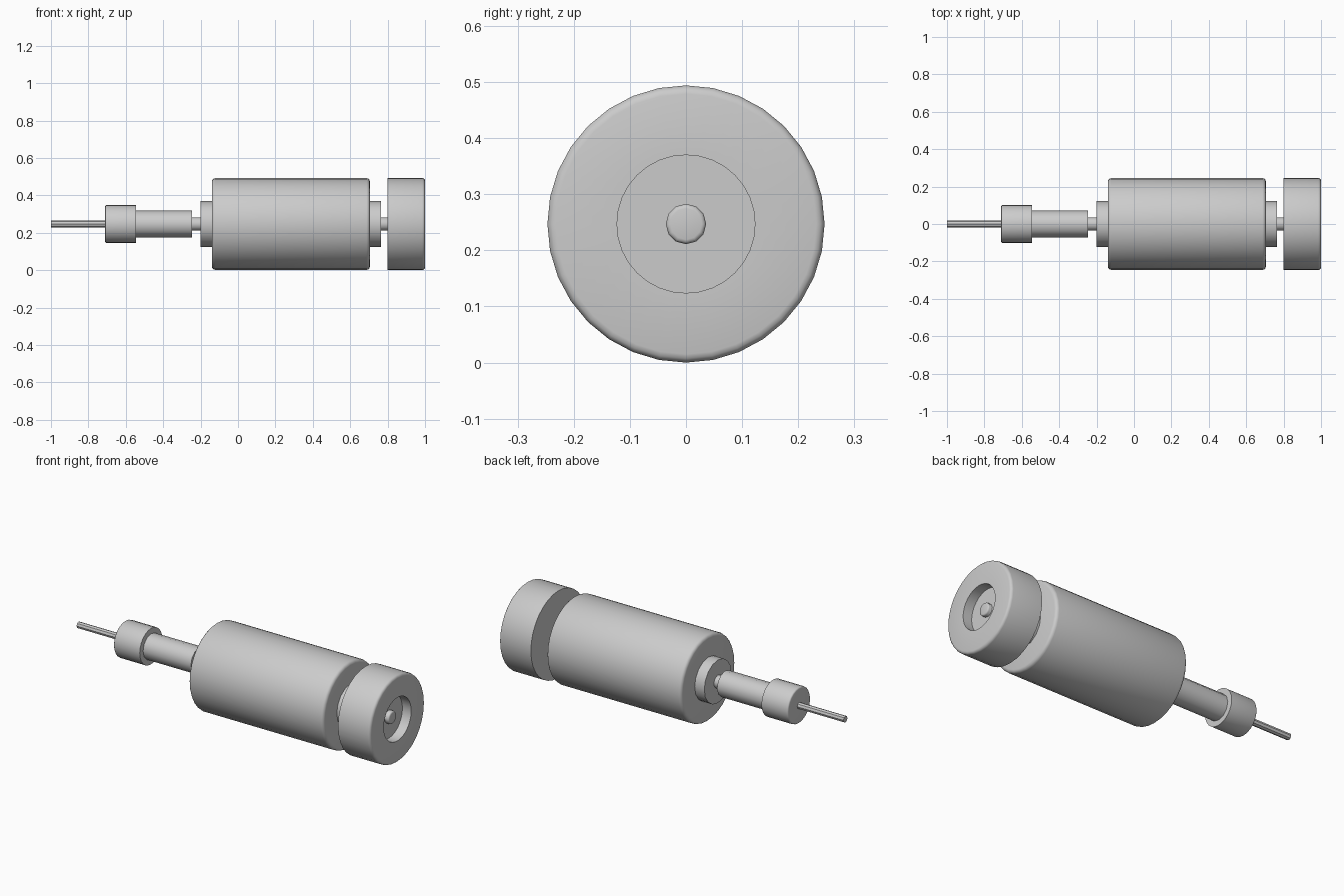
import bpy, bmesh, math

if "Cube" in bpy.data.objects:
    bpy.data.objects.remove(bpy.data.objects["Cube"])

AXIS_Z = 0.247

metal = bpy.data.materials.new("plain_grey")
metal.use_nodes = True
GREY = (0.6, 0.6, 0.6, 1)
metal.diffuse_color = GREY
metal.node_tree.nodes["Principled BSDF"].inputs["Base Color"].default_value = GREY


def turned(name, profile, sides):
    """Revolve (x, radius) points about the long axis; radius 0 closes an end."""
    bm = bmesh.new()
    rings = []
    for x, r in profile:
        n = sides if r > 0 else 1
        rings.append([bm.verts.new((x, r * math.sin(math.tau * i / sides),
                                    r * math.cos(math.tau * i / sides)))
                      for i in range(n)])
    for a, b in zip(rings, rings[1:]):
        for i in range(sides):
            j = (i + 1) % sides
            quad = [a[i % len(a)], a[j % len(a)], b[j % len(b)], b[i % len(b)]]
            bm.faces.new(list(dict.fromkeys(quad)))
    bmesh.ops.recalc_face_normals(bm, faces=bm.faces)
    mesh = bpy.data.meshes.new(name)
    bm.to_mesh(mesh)
    bm.free()
    mesh.materials.append(metal)
    ob = bpy.data.objects.new(name, mesh)
    ob.location.z = AXIS_Z
    bpy.context.collection.objects.link(ob)
    bpy.ops.object.select_all(action="DESELECT")
    ob.select_set(True)
    bpy.context.view_layer.objects.active = ob
    bpy.ops.object.shade_smooth_by_angle(angle=math.radians(35))
    return ob


def rounded(x, r, b, side):
    """Rounded rim points; side is -1 for a left end, 1 for a right end."""
    pts = [(x - side * b * (1 - math.sin(t)), r - b * (1 - math.cos(t)))
           for t in (k * math.pi / 6 for k in range(4))]
    return pts if side > 0 else pts[::-1]


def cylinder(name, x0, x1, r, sides, left=0, right=0):
    start = rounded(x0, r, left, -1) if left else [(x0, r)]
    end = rounded(x1, r, right, 1) if right else [(x1, r)]
    return turned(name, [(x0, 0)] + start + end + [(x1, 0)], sides)


# Slim rod, chuck and sleeve
cylinder("tip_rod", -1.0, -0.70, 0.018, 8)
cylinder("chuck", -0.71, -0.545, 0.102, 24, left=0.008)
cylinder("sleeve", -0.56, -0.245, 0.072, 12)

# Main body with a collar at each end and the shaft running through
cylinder("main_body", -0.14, 0.705, 0.245, 32, left=0.018, right=0.018)
cylinder("left_collar", -0.20, -0.13, 0.122, 16)
cylinder("right_collar", 0.695, 0.765, 0.122, 16)
cylinder("shaft", -0.26, 0.97, 0.036, 12, right=0.008)

# End wheel with a round recess in its outer face
turned("end_wheel",
       [(0.80, 0), (0.80, AXIS_Z)] + rounded(1.0, AXIS_Z, 0.015, 1)
       + [(1.0, 0.123), (0.945, 0.123), (0.945, 0)], 32)
